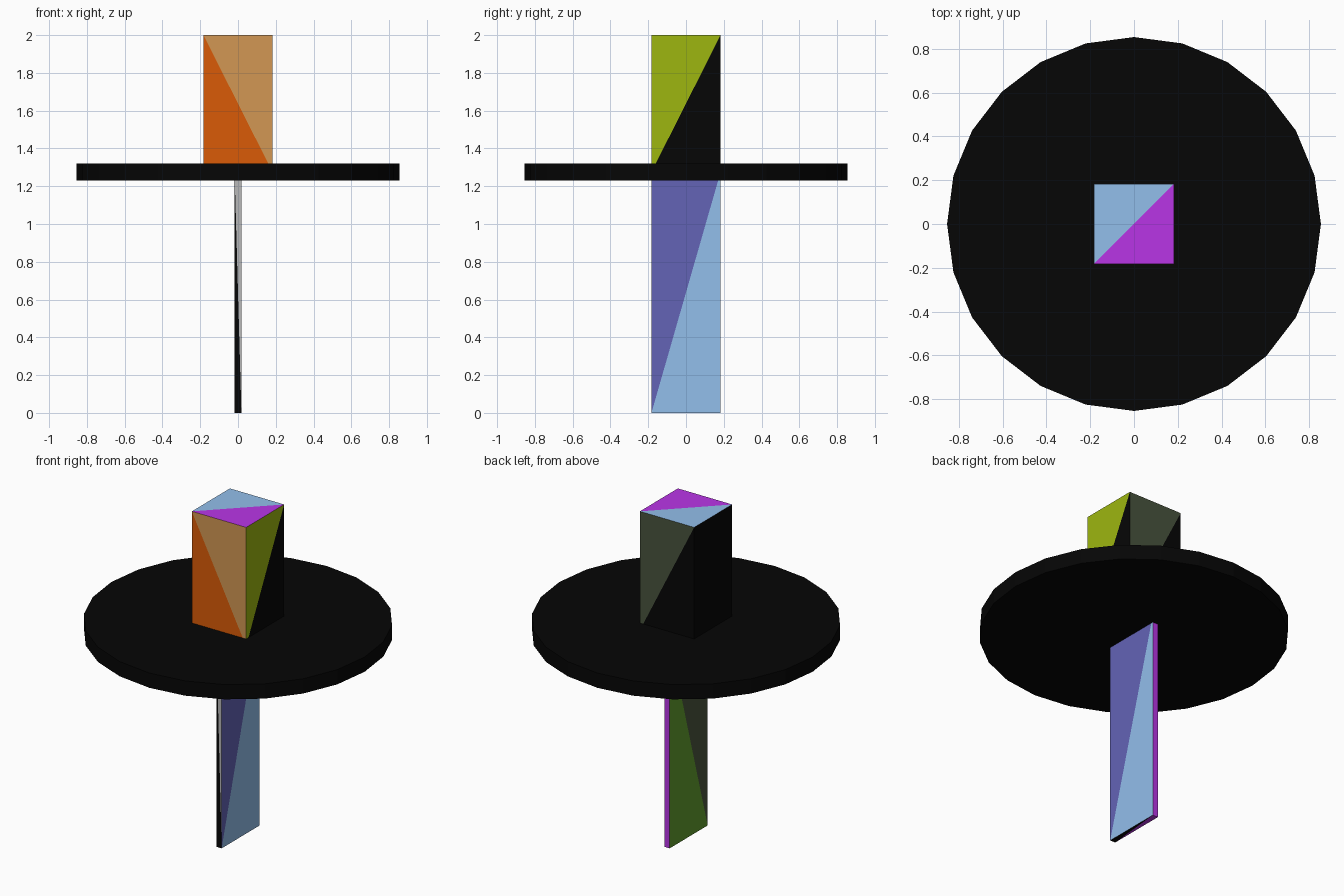
import bpy
import bmesh

if "Cube" in bpy.data.objects:
    bpy.data.objects.remove(bpy.data.objects["Cube"])

PALETTE = {
    "black": (0.055, 0.055, 0.055), "orange": (0.85, 0.36, 0.06),
    "tan": (0.82, 0.59, 0.33), "lime": (0.61, 0.71, 0.09),
    "magenta": (0.72, 0.22, 0.90), "sky": (0.57, 0.74, 0.92),
    "moss": (0.29, 0.33, 0.25), "violet": (0.39, 0.39, 0.71),
    "green": (0.38, 0.61, 0.19), "silver": (0.72, 0.72, 0.72),
}

# Box sides as corner numbers (x + 2y + 4z); the diagonal runs first to third
SIDES = {
    "front": (4, 0, 1, 5), "right": (1, 3, 7, 5), "back": (3, 2, 6, 7),
    "left": (6, 2, 0, 4), "top": (4, 5, 7, 6), "bottom": (0, 2, 3, 1),
}


def material(name):
    mat = bpy.data.materials.get(name)
    if not mat:
        mat = bpy.data.materials.new(name)
        mat.diffuse_color = (*[c ** 2.2 for c in PALETTE[name]], 1)
        mat.use_nodes = True
        mat.node_tree.nodes["Principled BSDF"].inputs["Base Color"].default_value = mat.diffuse_color
    return mat


def finish(name, bm, colours):
    mesh = bpy.data.meshes.new(name)
    bm.to_mesh(mesh)
    bm.free()
    for c in colours:
        mesh.materials.append(material(c))
    obj = bpy.data.objects.new(name, mesh)
    bpy.context.collection.objects.link(obj)
    return obj


def patch_box(name, hx, hy, z0, z1, colours):
    """Box whose sides are each split into two coloured triangles."""
    bm = bmesh.new()
    v = [bm.verts.new((x, y, z)) for z in (z0, z1)
         for y in (-hy, hy) for x in (-hx, hx)]
    used = sorted({c for pair in colours.values() for c in pair})
    for side, (a, b, c, d) in SIDES.items():
        for tri, colour in zip(((a, b, c), (a, c, d)), colours[side]):
            face = bm.faces.new([v[i] for i in tri])
            face.material_index = used.index(colour)
    return finish(name, bm, used)


# Thin flat post
patch_box("post", 0.018, 0.183, 0.0, 1.275, {
    "front": ("black", "silver"), "right": ("sky", "violet"),
    "back": ("magenta", "magenta"), "left": ("green", "moss"),
    "top": ("black", "black"), "bottom": ("magenta", "black")})

# Square block on top
patch_box("top_block", 0.183, 0.183, 1.275, 2.0, {
    "front": ("orange", "tan"), "right": ("black", "lime"),
    "back": ("black", "moss"), "left": ("black", "black"),
    "top": ("magenta", "sky"), "bottom": ("black", "black")})

# Wide 24-sided disc
bm = bmesh.new()
bmesh.ops.create_cone(bm, cap_ends=True, segments=24, radius1=0.854,
                      radius2=0.854, depth=0.09)
bmesh.ops.translate(bm, verts=bm.verts, vec=(0, 0, 1.275))
finish("disc", bm, ["black"])
